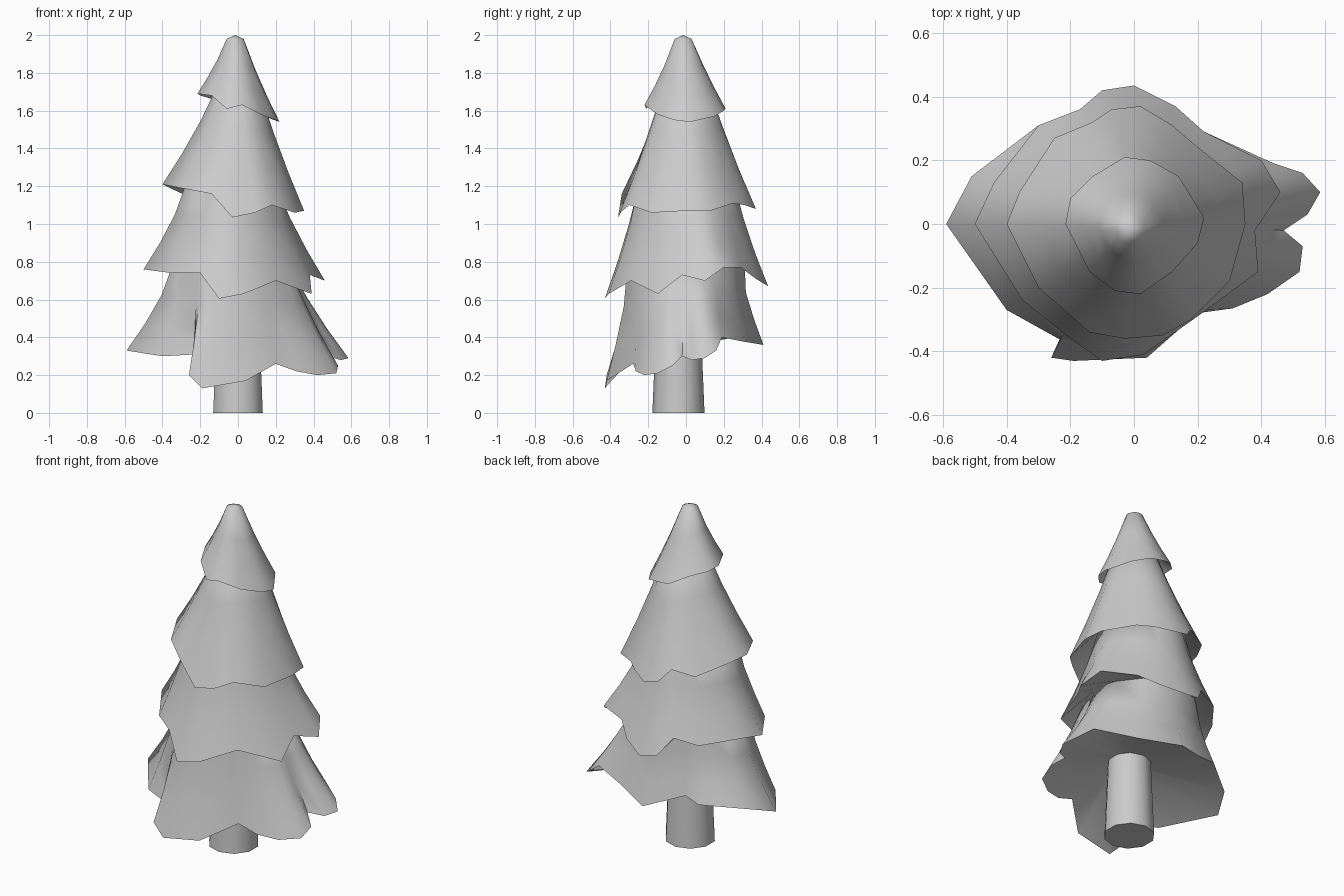
import bpy, bmesh, math
from mathutils import Vector

if "Cube" in bpy.data.objects:
    bpy.data.objects.remove(bpy.data.objects["Cube"])


def finish(bm, name):
    bmesh.ops.recalc_face_normals(bm, faces=bm.faces)
    me = bpy.data.meshes.new(name)
    bm.to_mesh(me)
    bm.free()
    ob = bpy.data.objects.new(name, me)
    bpy.context.collection.objects.link(ob)
    bpy.ops.object.select_all(action='DESELECT')
    ob.select_set(True)
    bpy.context.view_layer.objects.active = ob
    bpy.ops.object.shade_smooth_by_angle(angle=math.radians(70))
    return ob


def ring(rim, cx, cy, rx, ry, z):
    """Ellipse sampled at the same angles as the rim points."""
    out = []
    for x, y, _ in rim:
        a = math.atan2(y, x)
        out.append(Vector((cx + rx * math.cos(a), cy + ry * math.sin(a), z)))
    return out


def blend(lower, upper, t, pinch, soft):
    """Intermediate loop, pulled inwards for a flared skirt and softened."""
    pts = [a.lerp(b, t) for a, b in zip(lower, upper)]
    n = len(pts)
    out = []
    for i, p in enumerate(pts):
        q = p.lerp((pts[i - 1] + pts[(i + 1) % n]) / 2, soft)
        out.append(Vector((q.x * pinch, q.y * pinch, q.z)))
    return out


def skirt(name, rim, top, under, tip):
    rim = [Vector(p) for p in rim]
    upper = ring(rim, *top)
    lower = ring(rim, *under)
    rows = [lower, rim, blend(rim, upper, 0.3, 0.98, 0.12),
            blend(rim, upper, 0.62, 0.98, 0.3), upper]
    bm = bmesh.new()
    loops = [[bm.verts.new(p) for p in row] for row in rows]
    n = len(rim)
    for a, b in zip(loops, loops[1:]):
        for i in range(n):
            j = (i + 1) % n
            bm.faces.new((a[i], a[j], b[j], b[i]))
    bm.faces.new(loops[0])
    apex = bm.verts.new((top[0], top[1], tip))
    for i in range(n):
        bm.faces.new((loops[-1][i], loops[-1][(i + 1) % n], apex))
    finish(bm, name)


# Closing ellipses shared by neighbouring tiers: cx, cy, rx, ry, z
neck0 = (0, -0.04, 0.11, 0.11, 0.45)
neck1 = (-0.04, 0, 0.30, 0.31, 0.80)
neck2 = (-0.04, 0, 0.23, 0.25, 1.23)
neck3 = (0, 0, 0.10, 0.11, 1.75)
neck4 = (-0.015, -0.015, 0.045, 0.045, 1.98)

# Bottom branch tier
skirt("bottom_branches", [
    (-.59, 0, .33), (-.51, .15, .38), (-.30, .31, .41), (-.20, .29, .43),
    (0, .41, .36), (.22, .29, .38), (.44, .19, .40), (.53, .16, .33),
    (.585, .10, .29), (.545, .03, .28), (.47, -.02, .30), (.53, -.07, .25),
    (.52, -.15, .21), (.42, -.22, .20), (.31, -.265, .22), (.20, -.28, .26),
    (.04, -.42, .17), (-.19, -.43, .13), (-.26, -.42, .20),
    (-.22, -.37, .31), (-.40, -.27, .30)], neck1, neck0, 0.82)

# Lower middle tier
skirt("lower_middle_branches", [
    (-.50, 0, .76), (-.44, .13, .77), (-.30, .31, .76), (-.17, .36, .79),
    (-.10, .42, .69), (0, .435, .67), (.13, .37, .71),
    (.22, .29, .77), (.40, .20, .77), (.46, .10, .70), (.38, -.02, .73),
    (.39, -.15, .63), (.20, -.29, .70), (.03, -.41, .63), (-.10, -.43, .605),
    (-.20, -.36, .74), (-.35, -.24, .74)], neck2, neck1, 1.25)

# Upper middle tier
skirt("upper_middle_branches", [
    (-.40, 0, 1.21), (-.36, .10, 1.19), (-.25, .27, 1.14), (-.13, .32, 1.17),
    (-.07, .36, 1.10), (.02, .37, 1.08), (.12, .31, 1.10),
    (.19, .25, 1.11), (.34, .13, 1.07), (.35, 0, 1.07), (.30, -.18, 1.06),
    (.18, -.30, 1.10), (.09, -.35, 1.06), (-.03, -.36, 1.035),
    (-.14, -.34, 1.16), (-.30, -.20, 1.19)], neck3, neck2, 1.77)

# Tree top
skirt("top_branches", [
    (-.215, 0, 1.69), (-.20, .08, 1.68), (-.13, .15, 1.66), (-.03, .21, 1.61),
    (.05, .20, 1.60), (.14, .15, 1.57), (.22, .02, 1.54), (.20, -.06, 1.55),
    (.12, -.15, 1.58), (.02, -.22, 1.63), (-.06, -.21, 1.61),
    (-.14, -.15, 1.68)], neck4, neck3, 2.0)

# Trunk
bm = bmesh.new()
bmesh.ops.create_cone(bm, cap_ends=True, segments=10, radius1=0.138,
                      radius2=0.115, depth=0.55)
bmesh.ops.translate(bm, verts=bm.verts, vec=(0, -0.04, 0.275))
finish(bm, "trunk")
